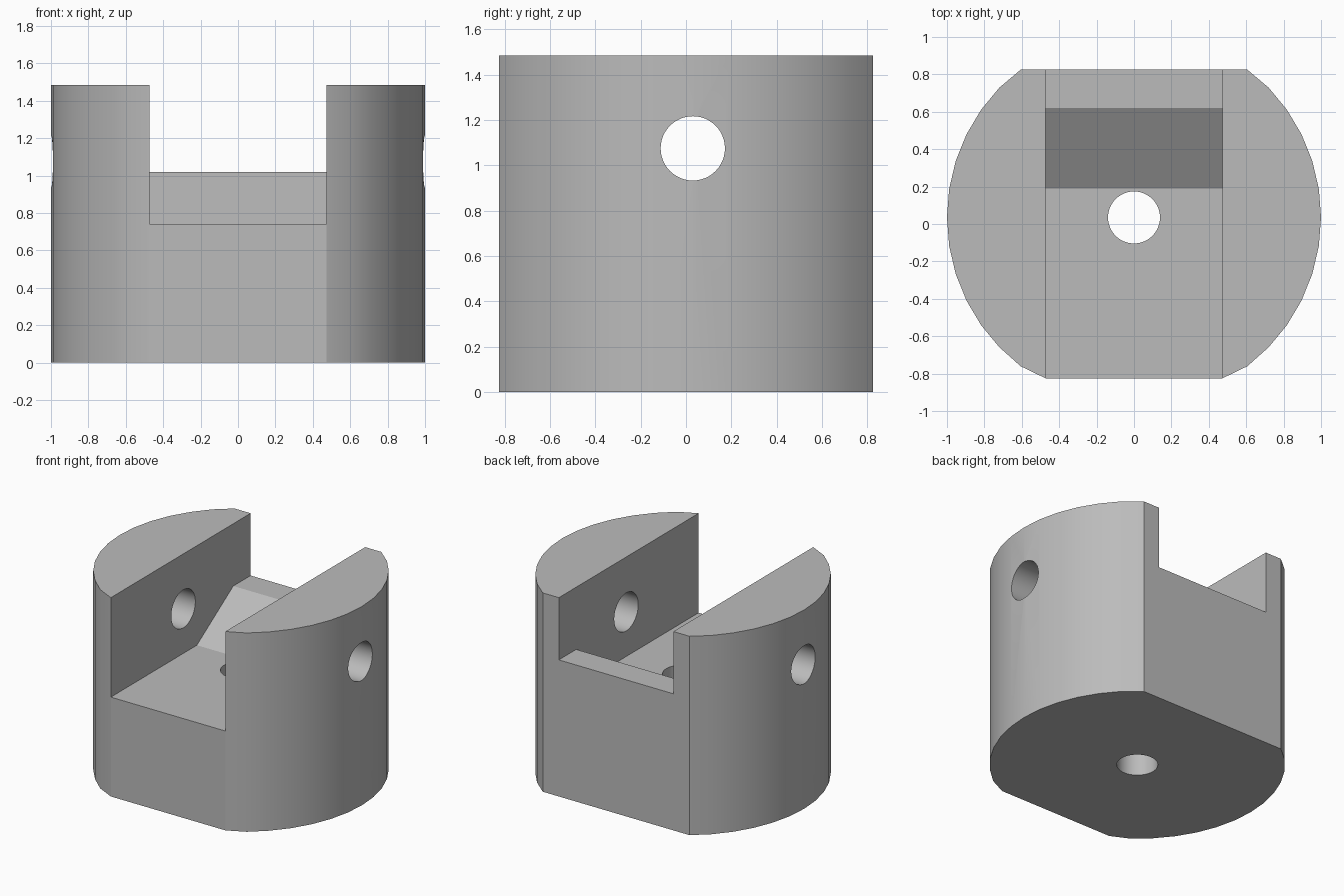
import bpy, bmesh
from math import sin, cos, radians, pi
from mathutils import Vector

default = bpy.data.objects.get("Cube")
if default:
    bpy.data.objects.remove(default, do_unlink=True)

HEIGHT = 1.485
CENTRE_Y = 0.035
DEPTH = 0.825       # half depth, where the flats lie
SLOT = 0.473        # half width of the slot

grey = bpy.data.materials.new("plain grey")
grey.use_nodes = True
colour = (0.5, 0.5, 0.5, 1)
grey.diffuse_color = colour
grey.node_tree.nodes["Principled BSDF"].inputs["Base Color"].default_value = colour


def prism(name, points, direction):
    """Extrude a closed outline along a direction."""
    bm = bmesh.new()
    face = bm.faces.new([bm.verts.new(p) for p in points])
    top = bmesh.ops.extrude_face_region(bm, geom=[face])["geom"]
    moved = [g for g in top if isinstance(g, bmesh.types.BMVert)]
    bmesh.ops.translate(bm, verts=moved, vec=Vector(direction))
    bmesh.ops.recalc_face_normals(bm, faces=bm.faces)
    mesh = bpy.data.meshes.new(name)
    bm.to_mesh(mesh)
    bm.free()
    obj = bpy.data.objects.new(name, mesh)
    bpy.context.collection.objects.link(obj)
    mesh.materials.append(grey)
    return obj


def circle(radius, place, count=48):
    return [place(radius * cos(2 * pi * i / count), radius * sin(2 * pi * i / count))
            for i in range(count)]


# Round body with a flat front and back
limit, steps = 52.7, 12
arc = [radians(-limit + 2 * limit * i / steps) for i in range(steps + 1)]
right = [(SLOT, -DEPTH)] + [(cos(a), CENTRE_Y + sin(a)) for a in arc]
right[-1] = (right[-1][0], DEPTH)
outline = right + [(-x, y) for x, y in reversed(right)]
body = prism("clevis_body", [(x, y, 0) for x, y in outline], (0, 0, HEIGHT))

# Slot with a low floor, a ramp and a rear ledge
slot_profile = [(-1.2, 0.742), (0.19, 0.742), (0.62, 1.02), (1.2, 1.02), (1.2, 2), (-1.2, 2)]
slot = prism("slot_cutter", [(-SLOT, y, z) for y, z in slot_profile], (2 * SLOT, 0, 0))

# Cross pin hole through both cheeks, and bolt hole through the floor
pin = prism("pin_hole_cutter",
            circle(0.142, lambda u, v: (-1.5, 0.03 + u, 1.075 + v)), (3, 0, 0))
bolt = prism("bolt_hole_cutter",
             circle(0.139, lambda u, v: (u, CENTRE_Y + v, -0.5)), (0, 0, 1.4))

bpy.ops.object.select_all(action="DESELECT")
body.select_set(True)
bpy.context.view_layer.objects.active = body
for cutter in (slot, pin, bolt):
    cutter.hide_render = True
    cut = body.modifiers.new(cutter.name, "BOOLEAN")
    cut.operation = "DIFFERENCE"
    cut.solver = "EXACT"
    cut.object = cutter
    bpy.ops.object.modifier_apply(modifier=cut.name)
    bpy.data.objects.remove(cutter, do_unlink=True)

bpy.ops.object.shade_smooth_by_angle(angle=radians(22))
